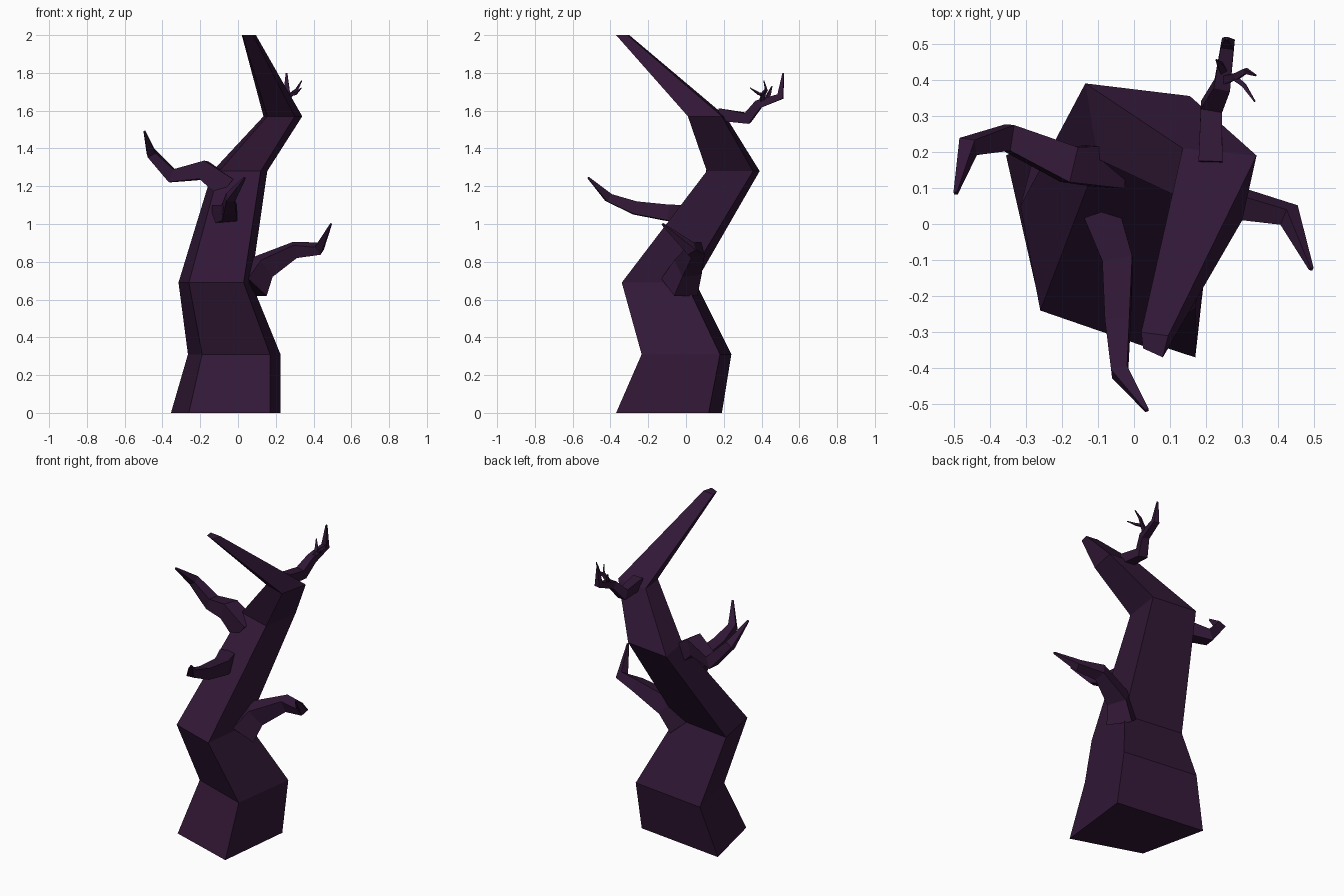
import bpy, bmesh
from mathutils import Vector

bark = bpy.data.materials.new("dark_bark")
bark.diffuse_color = (0.032, 0.009, 0.038, 1)


def skin(name, rings):
    """Join four-sided rings into a closed flat-shaded tube."""
    bm = bmesh.new()
    loops = [[bm.verts.new(p) for p in ring] for ring in rings]
    for a, b in zip(loops, loops[1:]):
        for i in range(4):
            j = (i + 1) % 4
            bm.faces.new((a[i], a[j], b[j], b[i]))
    bm.faces.new(loops[0][::-1])
    bm.faces.new(loops[-1])
    bmesh.ops.recalc_face_normals(bm, faces=bm.faces[:])
    me = bpy.data.meshes.new(name)
    bm.to_mesh(me)
    bm.free()
    me.materials.append(bark)
    ob = bpy.data.objects.new(name, me)
    bpy.context.collection.objects.link(ob)


def limb(name, path, up=(0, 0, 1)):
    """Square tapering limb along points (x, y, z, half width)."""
    pts = [Vector(p[:3]) for p in path]
    side = None
    rings = []
    for i, p in enumerate(pts):
        d_in = (p - pts[i - 1]).normalized() if i else Vector()
        d_out = (pts[i + 1] - p).normalized() if i < len(pts) - 1 else Vector()
        t = (d_in + d_out).normalized()
        # carry the side direction along so the limb does not twist
        side = t.cross(Vector(up)) if side is None else side - t * side.dot(t)
        side.normalize()
        v = side.cross(t)
        r = path[i][3]
        rings.append([p + side * a * r + v * b * r
                      for a, b in ((1, 1), (-1, 1), (-1, -1), (1, -1))])
    skin(name, rings)


# crooked trunk: four corners at each height
trunk = [
    (0.00, (-.26, -.23), (.17, -.37), (.225, .12), (-.355, .19)),
    (0.31, (-.19, -.11), (.17, -.235), (.225, .18), (-.265, .24)),
    (0.69, (-.26, -.24), (.03, -.34), (.07, .0), (-.315, .05)),
    (1.28, (-.10, .18), (.12, .11), (.155, .355), (-.135, .39)),
    (1.57, (.155, .06), (.30, .01), (.34, .19), (.135, .21)),
    (2.00, (.025, -.345), (.08, -.37), (.095, -.31), (.02, -.30)),
]
skin("trunk", [[(x, y, z) for x, y in c] for z, *c in trunk])

# four bent branches
limb("left_branch", [(-.06, .16, 1.19, .06), (-.18, .165, 1.285, .05),
                     (-.35, .24, 1.255, .036), (-.46, .215, 1.375, .024),
                     (-.495, .085, 1.49, .005)])
limb("front_branch", [(-.09, .03, 1.05, .05), (-.045, -.10, 1.06, .042),
                      (-.045, -.27, 1.085, .034), (-.04, -.41, 1.14, .023),
                      (.036, -.517, 1.245, .005)])
limb("right_branch", [(.06, -.035, .665, .075), (.125, .01, .77, .058),
                      (.30, .055, .862, .036), (.43, .025, .87, .026),
                      (.492, -.125, 1.0, .005)])
limb("back_branch", [(.212, .17, 1.58, .033), (.215, .325, 1.56, .03),
                     (.245, .385, 1.635, .023), (.26, .50, 1.675, .018),
                     (.257, .515, 1.80, .004)])

# small forked twigs on the back branch
twigs = [
    [(.25, .40, 1.645, .012), (.285, .41, 1.69, .009),
     (.31, .425, 1.71, .007), (.338, .412, 1.76, .002)],
    [(.28, .405, 1.685, .008), (.305, .385, 1.69, .006), (.335, .34, 1.72, .002)],
    [(.25, .42, 1.645, .011), (.24, .44, 1.69, .008), (.228, .455, 1.73, .002)],
]
for i, path in enumerate(twigs):
    limb(f"twig_{i + 1}", path)
